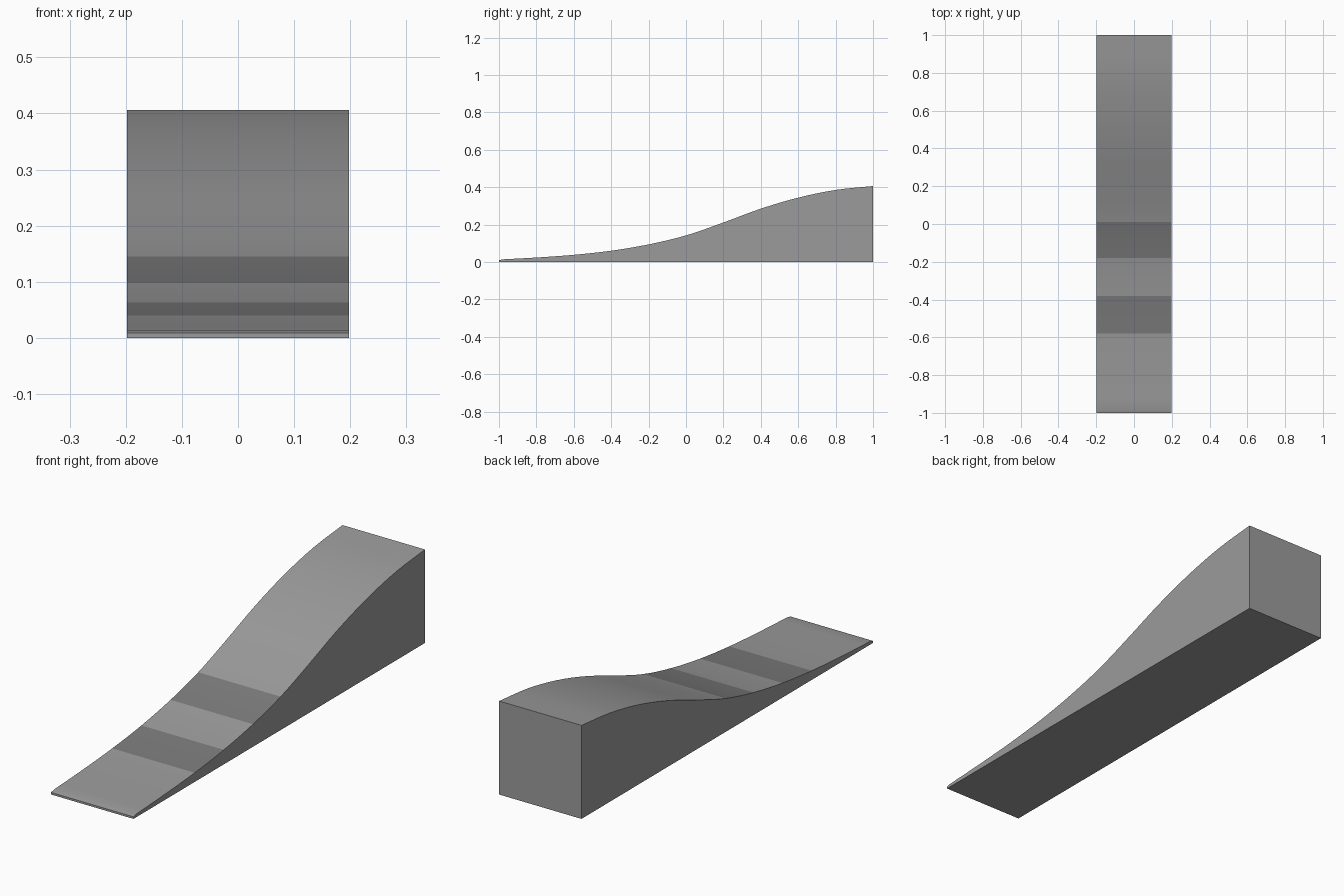
import bpy, bmesh
from mathutils import Vector

if "Cube" in bpy.data.objects:
    bpy.data.objects.remove(bpy.data.objects["Cube"])

HALF_W = 0.198
STEPS = 4


def paint(name, grey):
    mat = bpy.data.materials.new(name)
    mat.diffuse_color = (grey, grey, grey, 1)
    mat.use_nodes = True
    mat.node_tree.nodes["Principled BSDF"].inputs["Base Color"].default_value = mat.diffuse_color
    return mat


def smooth_path(pts):
    """Catmull-Rom curve through the given (y, z) points."""
    p = [Vector(q) for q in pts]
    p = [2 * p[0] - p[1]] + p + [2 * p[-1] - p[-2]]
    out = []
    for a, b, c, d in zip(p, p[1:], p[2:], p[3:]):
        for i in range(STEPS):
            t = i / STEPS
            out.append(0.5 * (2 * b + (c - a) * t + (2 * a - 5 * b + 4 * c - d) * t**2
                              + (3 * b - a - 3 * c + d) * t**3))
    return out + [p[-2]]


# S-shaped riding surface
curve = smooth_path([(-0.98, 0.014), (-0.78, 0.025), (-0.58, 0.04), (-0.38, 0.063),
                     (-0.18, 0.098), (0.01, 0.145), (0.2, 0.211), (0.4, 0.285),
                     (0.6, 0.344), (0.8, 0.385), (1.0, 0.406)])

# Solid ramp: side profile with a thin front lip, extruded across the width
profile = [(-1, 0), (-1, 0.009)] + [tuple(v) for v in curve] + [(1, 0)]
bm = bmesh.new()
side = bm.faces.new([bm.verts.new((-HALF_W, y, z)) for y, z in profile])
ext = bmesh.ops.extrude_face_region(bm, geom=[side])
moved = [g for g in ext["geom"] if isinstance(g, bmesh.types.BMVert)]
bmesh.ops.translate(bm, verts=moved, vec=(2 * HALF_W, 0, 0))
bmesh.ops.recalc_face_normals(bm, faces=bm.faces)

# Two darker stripes across the lower half of the surface
for f in bm.faces:
    y = f.calc_center_median().y
    on_top = f.normal.z > 0.5
    if on_top and (-0.58 < y < -0.38 or -0.18 < y < 0.01):
        f.material_index = 1

mesh = bpy.data.meshes.new("ramp")
bm.to_mesh(mesh)
bm.free()
ramp = bpy.data.objects.new("ramp", mesh)
bpy.context.collection.objects.link(ramp)
mesh.materials.append(paint("grey", 0.33))
mesh.materials.append(paint("dark_stripe", 0.2))

# Smooth shading along the curve, sharp outer edges
bpy.context.view_layer.objects.active = ramp
ramp.select_set(True)
bpy.ops.object.shade_smooth_by_angle(angle=0.5)
